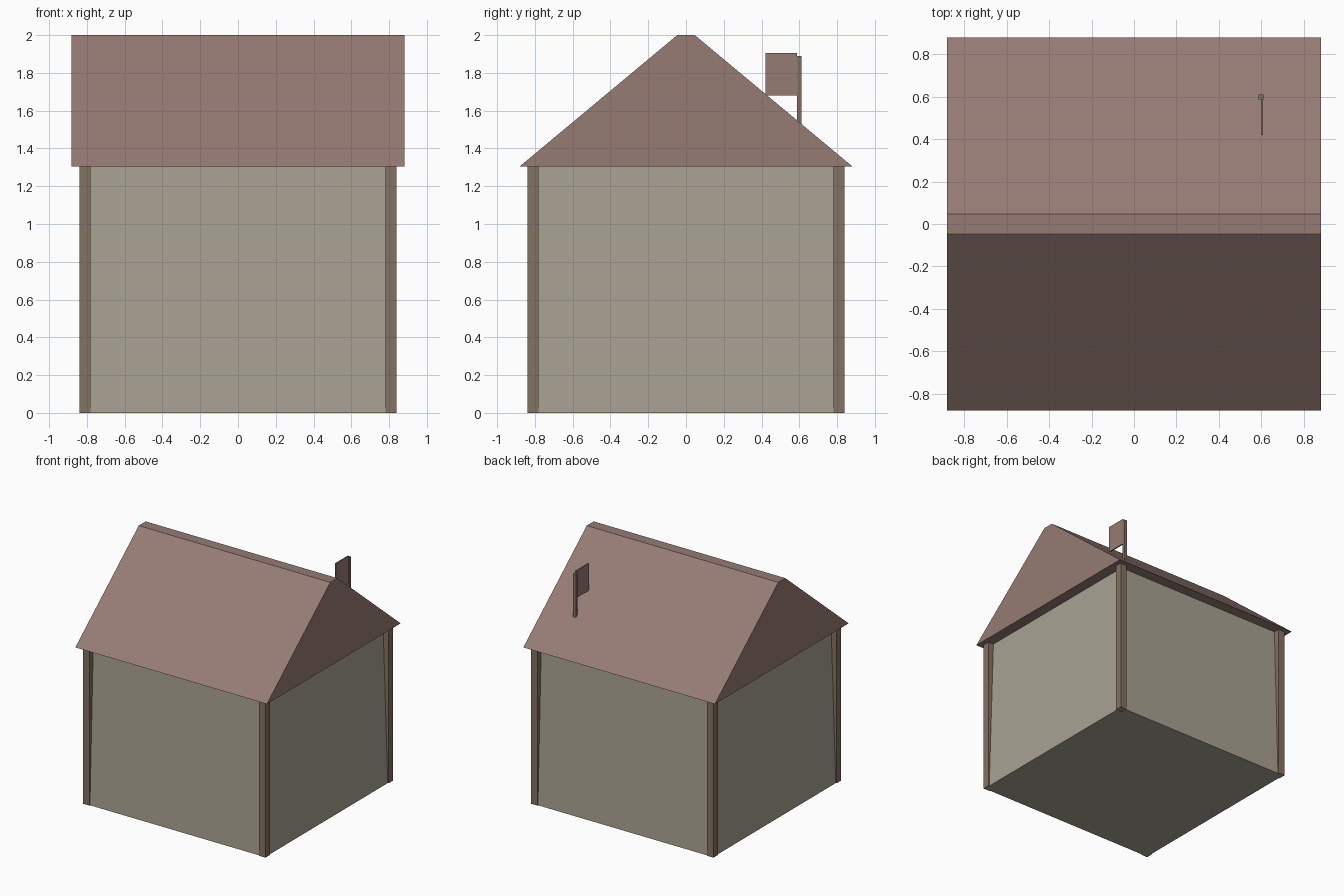
import bpy

if "Cube" in bpy.data.objects:
    bpy.data.objects.remove(bpy.data.objects["Cube"])


def material(name, rgb):
    m = bpy.data.materials.new(name)
    m.diffuse_color = (*rgb, 1)
    m.use_nodes = True
    m.node_tree.nodes["Principled BSDF"].inputs["Base Color"].default_value = m.diffuse_color
    return m


WALL = material("plaster", (0.395, 0.36, 0.292))
WOOD = material("timber", (0.235, 0.168, 0.125))
ROOF = material("roofing", (0.303, 0.20, 0.174))


def frustum(name, mat, z0, z1, bottom, top):
    """Four-sided solid; bottom and top are (x0, x1, y0, y1) rectangles."""
    verts = []
    for z, (x0, x1, y0, y1) in ((z0, bottom), (z1, top)):
        verts += [(x0, y0, z), (x1, y0, z), (x1, y1, z), (x0, y1, z)]
    faces = [(3, 2, 1, 0), (4, 5, 6, 7)]
    faces += [(i, (i + 1) % 4, (i + 1) % 4 + 4, i + 4) for i in range(4)]
    mesh = bpy.data.meshes.new(name)
    mesh.from_pydata(verts, [], faces)
    mesh.materials.append(mat)
    obj = bpy.data.objects.new(name, mesh)
    bpy.context.collection.objects.link(obj)
    return obj


def box(name, mat, x0, x1, y0, y1, z0, z1):
    return frustum(name, mat, z0, z1, (x0, x1, y0, y1), (x0, x1, y0, y1))


def square(h):
    return (-h, h, -h, h)


EAVE = 1.305

# Walls lean slightly inward towards the eaves
frustum("walls", WALL, 0, EAVE, square(0.833), square(0.79))

# Corner posts
for sx, side in ((-1, "left"), (1, "right")):
    for sy, end in ((-1, "front"), (1, "back")):
        cx, cy = sx * 0.81, sy * 0.81
        box(f"{end}_{side}_post", WOOD, cx - 0.03, cx + 0.03,
            cy - 0.03, cy + 0.03, 0, EAVE)

# Gabled roof with a narrow flat ridge
frustum("roof", ROOF, EAVE, 2.0, (-0.882, 0.882, -0.88, 0.88),
        (-0.882, 0.882, -0.046, 0.046))

# Small flag and its pole on the back slope
box("flag_pole", WOOD, 0.587, 0.611, 0.587, 0.611, 1.50, 1.89)
box("flag", ROOF, 0.599, 0.609, 0.42, 0.588, 1.68, 1.905)
